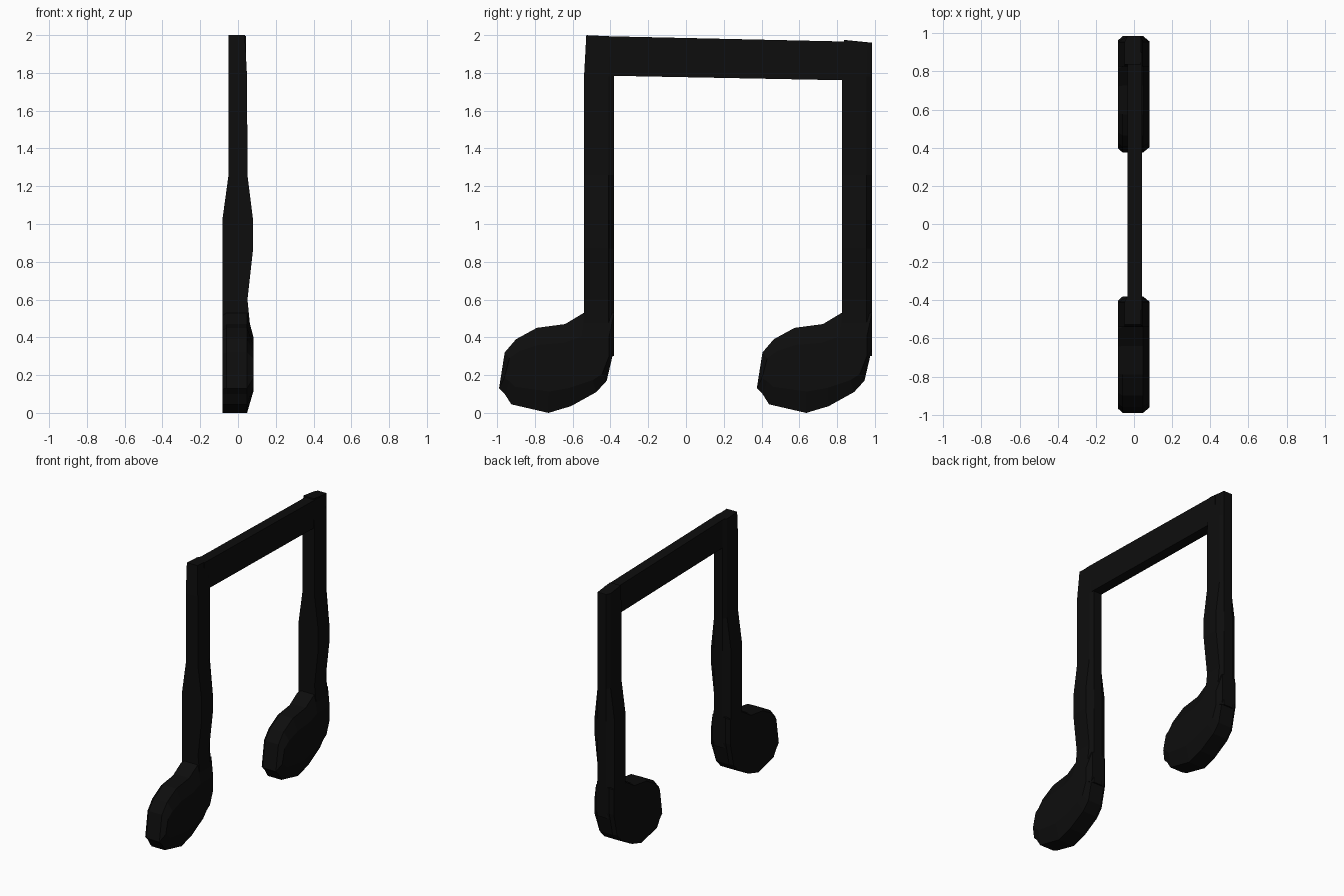
import bpy, bmesh

if "Cube" in bpy.data.objects:
    bpy.data.objects.remove(bpy.data.objects["Cube"])

black = bpy.data.materials.new("near_black")
black.diffuse_color = (0.004, 0.004, 0.004, 1)
black.use_nodes = True
black.node_tree.nodes["Principled BSDF"].inputs["Base Color"].default_value = black.diffuse_color


def loft(name, rings):
    """Skin equal-length closed rings and cap both ends."""
    bm = bmesh.new()
    loops = [[bm.verts.new(p) for p in ring] for ring in rings]
    n = len(loops[0])
    for a, b in zip(loops, loops[1:]):
        for i in range(n):
            j = (i + 1) % n
            bm.faces.new((a[i], a[j], b[j], b[i]))
    bm.faces.new(loops[0])
    bm.faces.new(loops[-1])
    bmesh.ops.recalc_face_normals(bm, faces=bm.faces)
    mesh = bpy.data.meshes.new(name)
    bm.to_mesh(mesh)
    bm.free()
    mesh.materials.append(black)
    obj = bpy.data.objects.new(name, mesh)
    bpy.context.collection.objects.link(obj)
    return obj


# Side outline of a note head (y, z)
HEAD = [(-.99, .13), (-.96, .32), (-.90, .39), (-.79, .45), (-.64, .47),
        (-.54, .53), (-.38, .53), (-.38, .34), (-.42, .17), (-.475, .11),
        (-.61, .035), (-.73, 0), (-.925, .045), (-.96, .10)]

# Stem widths: height, left x, right x
STEM = [(.30, -.083, .08), (.60, -.083, .05), (.87, -.083, .08),
        (1.02, -.083, .08), (1.26, -.05, .05), (1.78, -.05, .048)]


def head(name, dy):
    def ring(x, sy, sz, cz):
        return [(x, -.685 + (y + .685) * sy + dy, cz + (z - cz) * sz)
                for y, z in HEAD]
    loft(name, [ring(-.083, .93, .97, 0), ring(-.06, 1, 1, 0),
                ring(.048, 1, 1, 0), ring(.081, .91, .55, .25)])


def stem(name, dy, top, back_top):
    y0, y1 = -.54 + dy, -.38 + dy

    def ring(z, left, right, z_back, front):
        return [(left, front, z), (right, front, z),
                (right, y1 - .03, z_back), (.035, y1, z_back),
                (-.035, y1, z_back), (left, y1 - .03, z_back)]
    rings = [ring(z, a, b, z, y0) for z, a, b in STEM]
    rings.append(ring(top, -.05, .036, back_top, y0 + .012))
    loft(name, rings)


# Two matching notes
SPACING = 1.365
for label, dy, top, back in (("front", 0, 2.0, 1.993),
                             ("back", SPACING, 1.975, 1.96)):
    head(label + "_note_head", dy)
    stem(label + "_note_stem", dy, top, back)

# Slightly sloping beam joining the stems
loft("beam", [[(x, y, z) for x, z in
               ((-.035, lo), (.042, lo), (.042, hi), (-.035, hi))]
              for y, lo, hi in ((-.45, 1.786, 1.995), (.90, 1.76, 1.965))])
